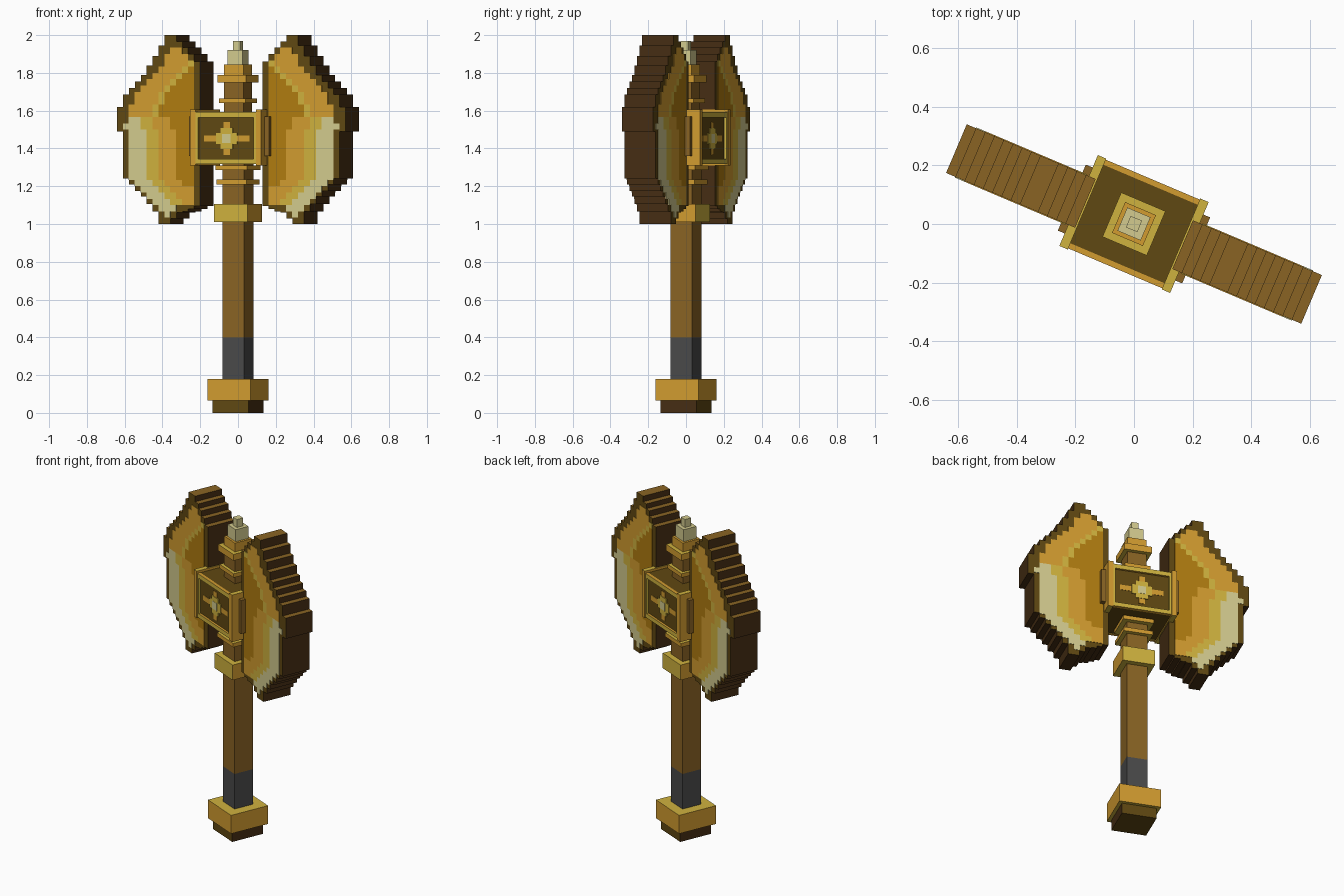
import bpy, bmesh, math

cube = bpy.data.objects.get("Cube")
if cube:
    bpy.data.objects.remove(cube)

TURN = math.radians(-23)
HEX = {"handle_brown": "8a6424", "olive_brown": "604812", "dark_brown": "462e13",
       "orange_gold": "d29c30", "yellow_gold": "cfb23e", "pale_gold": "d3cb8e",
       "deep_gold": "b07c10", "grip_grey": "4a4a4a"}
NAMES = list(HEX)
BROWN, OLIVE, DARK, ORANGE, YELLOW, PALE, DEEP, GREY = range(len(NAMES))


def linear(c):
    return c / 12.92 if c <= 0.04045 else ((c + 0.055) / 1.055) ** 2.4


def make_material(name):
    h = HEX[name]
    rgb = [linear(int(h[i:i + 2], 16) / 255) for i in (0, 2, 4)] + [1]
    m = bpy.data.materials.new(name)
    m.use_nodes = True
    m.diffuse_color = rgb
    bsdf = m.node_tree.nodes["Principled BSDF"]
    bsdf.inputs["Base Color"].default_value = rgb
    bsdf.inputs["Roughness"].default_value = 0.8
    return m


MATS = [make_material(n) for n in NAMES]


def finish(name, bm):
    bmesh.ops.recalc_face_normals(bm, faces=bm.faces)
    me = bpy.data.meshes.new(name)
    bm.to_mesh(me)
    bm.free()
    for m in MATS:
        me.materials.append(m)
    ob = bpy.data.objects.new(name, me)
    ob.rotation_euler.z = TURN
    bpy.context.collection.objects.link(ob)
    return ob


def add_box(bm, x, y, z, ends, faces=None, top=None, under=None):
    """Box from (low, high) ranges; colours for the x ends, y faces, top, underside."""
    faces = ends if faces is None else faces
    top = faces if top is None else top
    under = top if under is None else under
    verts = bmesh.ops.create_cube(bm, size=1)["verts"]
    for v in verts:
        for i, (a, b) in enumerate((x, y, z)):
            v.co[i] = a if v.co[i] < 0 else b
    for f in {f for v in verts for f in v.link_faces}:
        f.normal_update()
        n = f.normal
        if abs(n.x) > 0.5:
            f.material_index = ends
        elif abs(n.y) > 0.5:
            f.material_index = faces
        else:
            f.material_index = top if n.z > 0 else under


def block(name, half, low, high, *colours):
    bm = bmesh.new()
    add_box(bm, (-half, half), (-half, half), (low, high), *colours)
    return finish(name, bm)


# Shaft, pommel, rings and spike: stacked square blocks
block("pommel_base", 0.103, 0, 0.065, DARK, OLIVE)
block("pommel", 0.124, 0.065, 0.18, ORANGE, ORANGE, YELLOW)
block("grip", 0.062, 0.18, 0.4, GREY)
block("shaft", 0.062, 0.4, 1.32, BROWN)
block("collar", 0.096, 1.01, 1.105, ORANGE, YELLOW, YELLOW)
block("lower_ring", 0.087, 1.21, 1.235, ORANGE, ORANGE, YELLOW)
block("upper_ring", 0.091, 1.285, 1.31, ORANGE, ORANGE, YELLOW)
block("neck", 0.057, 1.58, 1.79, BROWN)
block("neck_ring", 0.076, 1.64, 1.665, ORANGE, ORANGE, YELLOW)
block("crown_ring", 0.082, 1.75, 1.79, ORANGE, ORANGE, YELLOW)
block("crown", 0.057, 1.79, 1.845, ORANGE)
block("spike_base", 0.043, 1.845, 1.92, PALE)
block("spike_tip", 0.021, 1.92, 1.97, PALE)

# Central head block with its frames
bm = bmesh.new()
add_box(bm, (-0.18, 0.18), (-0.15, 0.15), (1.32, 1.59), OLIVE)
finish("head_block", bm)

bm = bmesh.new()
for s in (-1, 1):
    add_box(bm, sorted((s * 0.174, s * 0.205)), (-0.168, 0.168), (1.31, 1.605),
            ORANGE, ORANGE, YELLOW)
finish("end_frames", bm)

bm = bmesh.new()
for s in (-1, 1):
    y = sorted((s * 0.145, s * 0.164))
    for z in ((1.565, 1.592), (1.317, 1.343)):
        add_box(bm, (-0.174, 0.174), y, z, YELLOW, YELLOW, ORANGE)
    for t in (-1, 1):
        add_box(bm, sorted((t * 0.16, t * 0.174)), y, (1.343, 1.565), YELLOW)
finish("face_frames", bm)

bm = bmesh.new()
for s in (-1, 1):
    add_box(bm, sorted((s * 0.2, s * 0.23)), (-0.122, 0.122), (1.36, 1.57), BROWN)
finish("side_plates", bm)

# Cross emblem on front and back, layered thin plates
MID = 1.453
EMBLEM = ((0.13, 0.016, ORANGE), (0.018, 0.088, ORANGE),
          (0.06, 0.03, YELLOW), (0.035, 0.055, YELLOW), (0.024, 0.024, PALE))
bm = bmesh.new()
for s in (-1, 1):
    for i, (w, h, colour) in enumerate(EMBLEM):
        add_box(bm, (-w, w), sorted((s * 0.149, s * (0.152 + 0.0015 * i))),
                (MID - h, MID + h), colour)
finish("emblems", bm)

# Blades: stepped outline, columns listed from cutting edge to inner wall
TOPS = (1.62, 1.685, 1.72, 1.755, 1.79, 1.84, 1.89, 1.945, 2, 2, 1.965, 1.935, 1.9, 1.86)
LOWS = (1.49, 1.24, 1.21, 1.175, 1.145, 1.105, 1.065, 1, 1, 1.03, 1.06, 1.065, 1.08, 1.095)
COLS = len(TOPS)
OUTER, INNER, THICK = 0.657, 0.18, 0.09
STEP = (OUTER - INNER) / COLS
ROW = 1 / 30


def band(k, z):
    """Inlay colour of a cell, or None on the bare rim."""
    upper = z > 1.55
    edge = next(i for i in range(COLS) if LOWS[i] < z < TOPS[i])
    d = k - edge
    if k == COLS - 1 or d < (2 if z > 1.53 else 1):
        return None
    if TOPS[k] - z < 0.045 or z - LOWS[k] < 0.035:
        return None
    if upper:
        return ORANGE if d < 6 else YELLOW if d < 7 else DEEP
    if d < 4:
        return PALE
    if d < 6:
        return YELLOW
    return ORANGE if d < 9 or z < 1.2 else DEEP


def blade(name, s):
    bm = bmesh.new()
    upper, lower = [], []
    for k in range(COLS):
        for x in (OUTER - k * STEP, OUTER - (k + 1) * STEP):
            for line, z in ((upper, TOPS[k]), (lower, LOWS[k])):
                p = (s * x, -THICK, z)
                if not line or line[-1] != p:
                    line.append(p)
    face = bm.faces.new([bm.verts.new(p) for p in upper + lower[::-1]])
    ext = bmesh.ops.extrude_face_region(bm, geom=[face])
    for v in ext["geom"]:
        if isinstance(v, bmesh.types.BMVert):
            v.co.y = THICK
    bmesh.ops.recalc_face_normals(bm, faces=bm.faces)
    for f in bm.faces:
        f.normal_update()
        n = f.normal
        f.material_index = OLIVE if abs(n.y) > 0.5 else BROWN if n.z > 0.5 else DARK
    finish(name, bm)

    # Coloured bands: one thin plate for each run of equal cells in a column
    bm = bmesh.new()
    for k in range(COLS):
        x = sorted((s * (OUTER - k * STEP), s * (OUTER - (k + 1) * STEP)))
        runs = []
        for r in range(30):
            z = 1 + r * ROW
            mid = z + ROW / 2
            colour = band(k, mid) if LOWS[k] < mid < TOPS[k] else None
            if runs and runs[-1][0] == colour:
                runs[-1][2] = z + ROW
            else:
                runs.append([colour, z, z + ROW])
        for colour, low, high in runs:
            if colour is not None:
                for t in (-1, 1):
                    y = sorted((t * (THICK - 0.001), t * (THICK + 0.003)))
                    add_box(bm, x, y, (low, high), colour)
    finish(name + "_inlay", bm)


blade("left_blade", 1)
blade("right_blade", -1)
